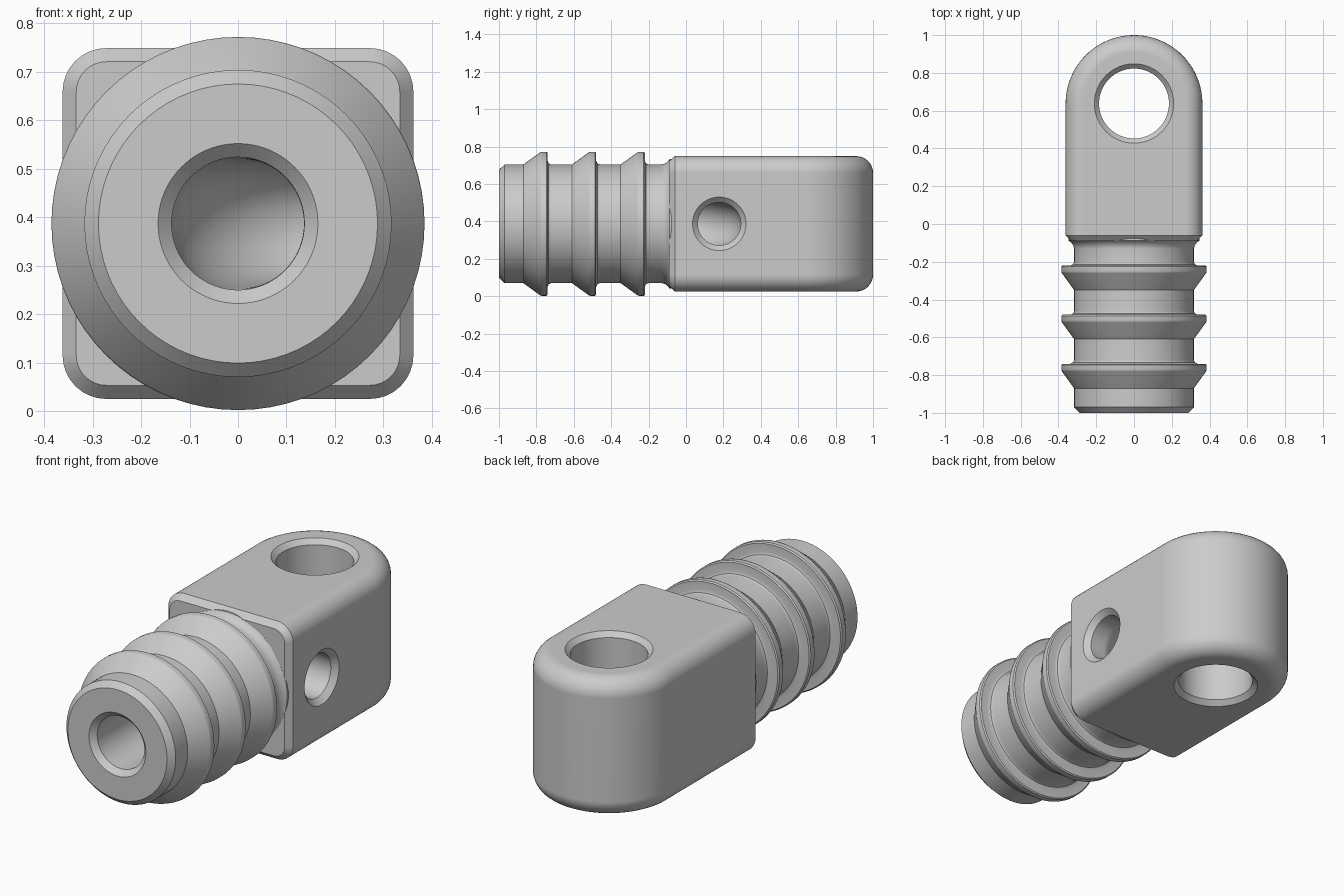
import bpy, bmesh
from math import sin, cos, pi
from mathutils import Vector

cube = bpy.data.objects.get("Cube")
if cube:
    bpy.data.objects.remove(cube, do_unlink=True)

X, Y, Z = Vector((1, 0, 0)), Vector((0, 1, 0)), Vector((0, 0, 1))
MID = 0.387          # height of the long axis
HALF = 0.362         # half width of the block
EYE = 0.638          # centre of the round end and its eye
FRONT = -0.06        # block front before its chamfer
SEGS = 72

grey = bpy.data.materials.new("plain grey")
grey.use_nodes = True
grey.diffuse_color = (0.6, 0.6, 0.6, 1)
grey.node_tree.nodes["Principled BSDF"].inputs["Base Color"].default_value = (0.6, 0.6, 0.6, 1)


def circle(centre, u, w, r):
    turns = [2 * pi * i / SEGS for i in range(SEGS)]
    return [centre + r * (cos(a) * u + sin(a) * w) for a in turns]


def loft(name, rings, chamfer_front=False):
    """Skin a closed solid over matching rings of points."""
    bm = bmesh.new()
    loops = [[bm.verts.new(p) for p in ring] for ring in rings]
    n = len(loops[0])
    for a, b in zip(loops, loops[1:]):
        for i in range(n):
            j = (i + 1) % n
            if chamfer_front and j == 0:
                continue
            bm.faces.new((a[i], a[j], b[j], b[i]))
    bm.faces.new(loops[0])
    bm.faces.new(loops[-1])
    if chamfer_front:
        face = bm.faces.new([l[0] for l in loops] + [l[-1] for l in reversed(loops)])
        bmesh.ops.recalc_face_normals(bm, faces=bm.faces)
        bmesh.ops.inset_region(bm, faces=[face], thickness=0.028, use_even_offset=True)
        for v in face.verts:
            v.co.y -= 0.03
    bmesh.ops.recalc_face_normals(bm, faces=bm.faces)
    mesh = bpy.data.meshes.new(name)
    bm.to_mesh(mesh)
    bm.free()
    obj = bpy.data.objects.new(name, mesh)
    bpy.context.collection.objects.link(obj)
    mesh.materials.append(grey)
    return obj


def combine(target, other, operation):
    mod = target.modifiers.new(operation.lower(), 'BOOLEAN')
    mod.operation, mod.object, mod.solver = operation, other, 'EXACT'
    bpy.context.view_layer.objects.active = target
    bpy.ops.object.modifier_apply(modifier=mod.name)
    bpy.data.objects.remove(other, do_unlink=True)


# Block: D-shaped outlines stacked in z, with rounded long edges
def outline(inset, z):
    r = HALF - inset
    arc = [(r * cos(pi * i / 48), EYE + r * sin(pi * i / 48)) for i in range(49)]
    return [Vector((x, y, z)) for x, y in [(r, FRONT)] + arc + [(-r, FRONT)]]


FILLET, STEPS = 0.09, 8
rings = []
for side in (-1, 1):
    levels = []
    for i in range(STEPS + 1):
        a = pi / 2 * i / STEPS
        levels.append(outline(FILLET * (1 - cos(a)), MID + side * (HALF - FILLET + FILLET * sin(a))))
    rings += levels[::-1] if side < 0 else levels
block = loft("eye_block", rings, chamfer_front=True)

# Barbed shank: profile of (y, radius) turned round the long axis
ROOT, TIP = 0.317, 0.385
profile = [(-1, 0.288), (-0.97, ROOT)]
for back in (-0.74, -0.48, -0.22):
    profile += [(back - 0.13, ROOT), (back - 0.04, TIP - 0.003), (back - 0.03, TIP),
                (back - 0.006, TIP), (back, TIP - 0.006), (back, ROOT + 0.02),
                (back + 0.006, ROOT + 0.006), (back + 0.02, ROOT)]
profile += [(-0.13, ROOT), (-0.11, ROOT + 0.006), (-0.096, ROOT + 0.018),
            (-0.088, ROOT + 0.03), (-0.05, ROOT + 0.03)]
shank = loft("barbed_shank", [circle(Vector((0, y, MID)), X, Z, r) for y, r in profile])
combine(block, shank, 'UNION')

# Eye: vertical through hole, chamfered at both ends
eye_profile = [(-0.40, 0.248), (-HALF, 0.21), (-HALF + 0.025, 0.185),
               (HALF - 0.025, 0.185), (HALF, 0.21), (0.40, 0.248)]
eye = loft("eye_cutter", [circle(Vector((0, EYE, MID + h)), X, Y, r) for h, r in eye_profile])
combine(block, eye, 'DIFFERENCE')

# Elbow passage: from the shank tip, round a bend, out of the left side
BEND, PORT = 0.25, 0.178
rings = [circle(Vector((0, y, MID)), X, Z, r)
         for y, r in [(-1.02, 0.185), (-1, 0.165), (-0.972, 0.137)]]
for i in range(17):
    t = i / 16
    a = t * pi / 2
    centre = Vector((BEND * (1 - cos(a)), PORT - BEND + BEND * sin(a), MID))
    rings.append(circle(centre, Vector((cos(a), -sin(a), 0)), Z, 0.137 - 0.022 * t))
rings += [circle(Vector((x, PORT, MID)), -Y, Z, r)
          for x, r in [(HALF - 0.028, 0.115), (HALF, 0.143), (HALF + 0.02, 0.163)]]
combine(block, loft("passage_cutter", rings), 'DIFFERENCE')

# Smooth the curved faces and keep the crisp edges
block.name = "barbed_elbow_fitting"
bpy.ops.object.select_all(action='DESELECT')
block.select_set(True)
bpy.context.view_layer.objects.active = block
bpy.ops.object.shade_smooth_by_angle(angle=pi / 6)
weighted = block.modifiers.new("flat_face_normals", 'WEIGHTED_NORMAL')
weighted.keep_sharp = True
